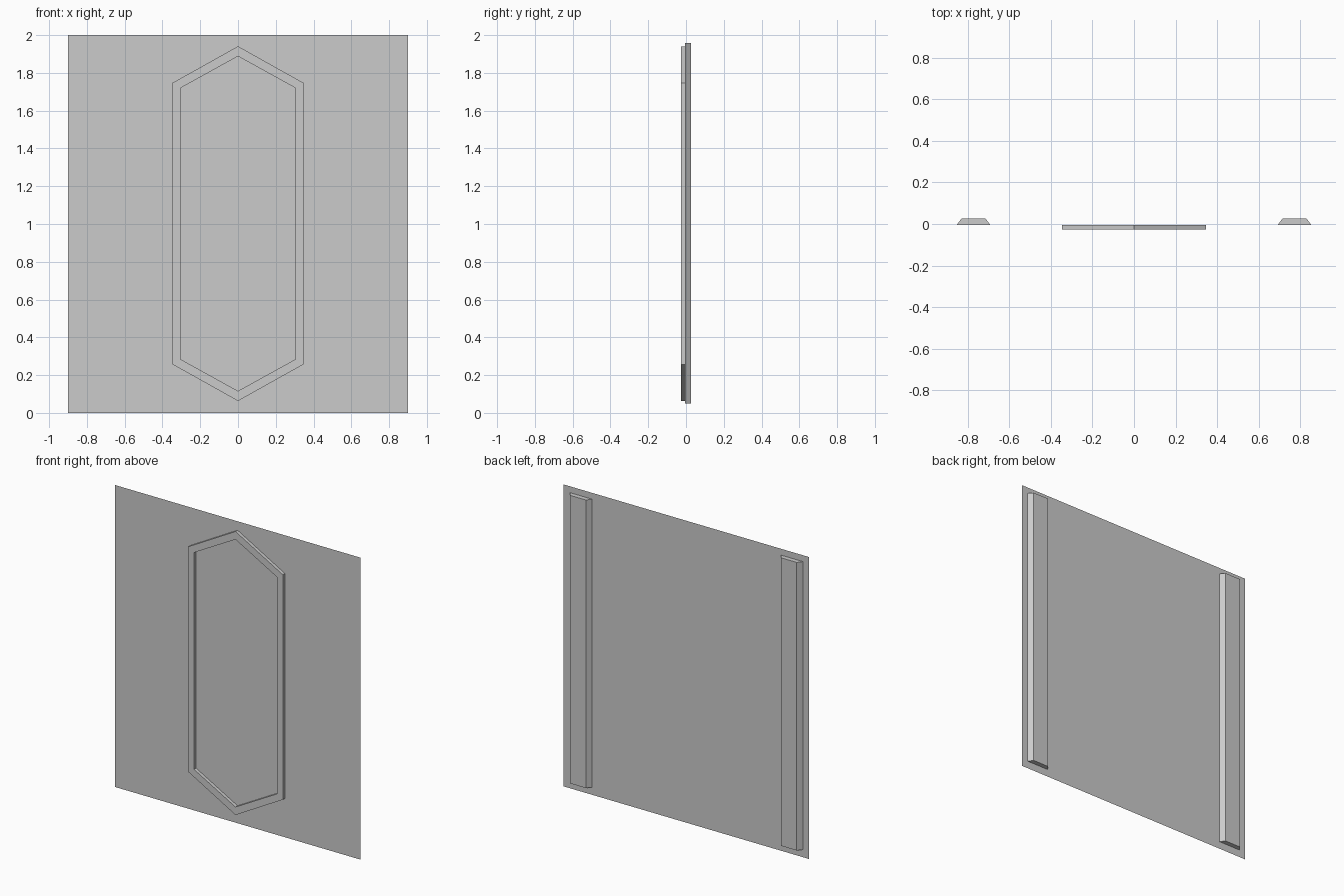
import bpy
import bmesh

if "Cube" in bpy.data.objects:
    bpy.data.objects.remove(bpy.data.objects["Cube"])

PLANE_Y = -0.0045   # where the thin panel sits
FRONT_Y = -0.0265   # front of the raised trim
BACK_Y = 0.0265     # back of the battens


def new_object(name, bm):
    bmesh.ops.recalc_face_normals(bm, faces=bm.faces)
    mesh = bpy.data.meshes.new(name)
    bm.to_mesh(mesh)
    bm.free()
    obj = bpy.data.objects.new(name, mesh)
    bpy.context.collection.objects.link(obj)
    return obj


def bridge(bm, loops):
    """Join consecutive closed rings of vertices with quads, wrapping each ring."""
    for a, b in loops:
        n = len(a)
        for i in range(n):
            j = (i + 1) % n
            bm.faces.new((a[i], a[j], b[j], b[i]))


def hexagon(bm, half_width, tip, shoulder, y):
    """Tall hexagon ring: tip and shoulder are heights from the middle."""
    mid = 1.002
    pts = [(0, tip), (half_width, shoulder), (half_width, -shoulder),
           (0, -tip), (-half_width, -shoulder), (-half_width, shoulder)]
    return [bm.verts.new((x, y, mid + z)) for x, z in pts]


# Flat panel, a single sheet
bm = bmesh.new()
bm.faces.new([bm.verts.new((x, PLANE_Y, z))
              for x, z in ((-0.9, 0), (0.9, 0), (0.9, 2), (-0.9, 2))])
new_object("panel", bm)

# Hexagonal trim on the front
bm = bmesh.new()
outer, inner = (0.347, 0.939, 0.745), (0.304, 0.886, 0.718)
of, ob = (hexagon(bm, *outer, y) for y in (FRONT_Y, PLANE_Y))
inf, inb = (hexagon(bm, *inner, y) for y in (FRONT_Y, PLANE_Y))
bridge(bm, [(of, inf), (inf, inb), (inb, ob), (ob, of)])
new_object("hexagon_trim", bm)

# Bevelled vertical battens on the back
for side, label in ((-1, "left"), (1, "right")):
    bm = bmesh.new()
    profile = [(0.692, PLANE_Y), (0.854, PLANE_Y), (0.83, BACK_Y), (0.715, BACK_Y)]
    low, high = ([bm.verts.new((side * x, y, z)) for x, y in profile]
                 for z in (0.05, 1.958))
    bridge(bm, [(low, high)])
    bm.faces.new(low)
    bm.faces.new(high)
    new_object(label + "_back_batten", bm)
